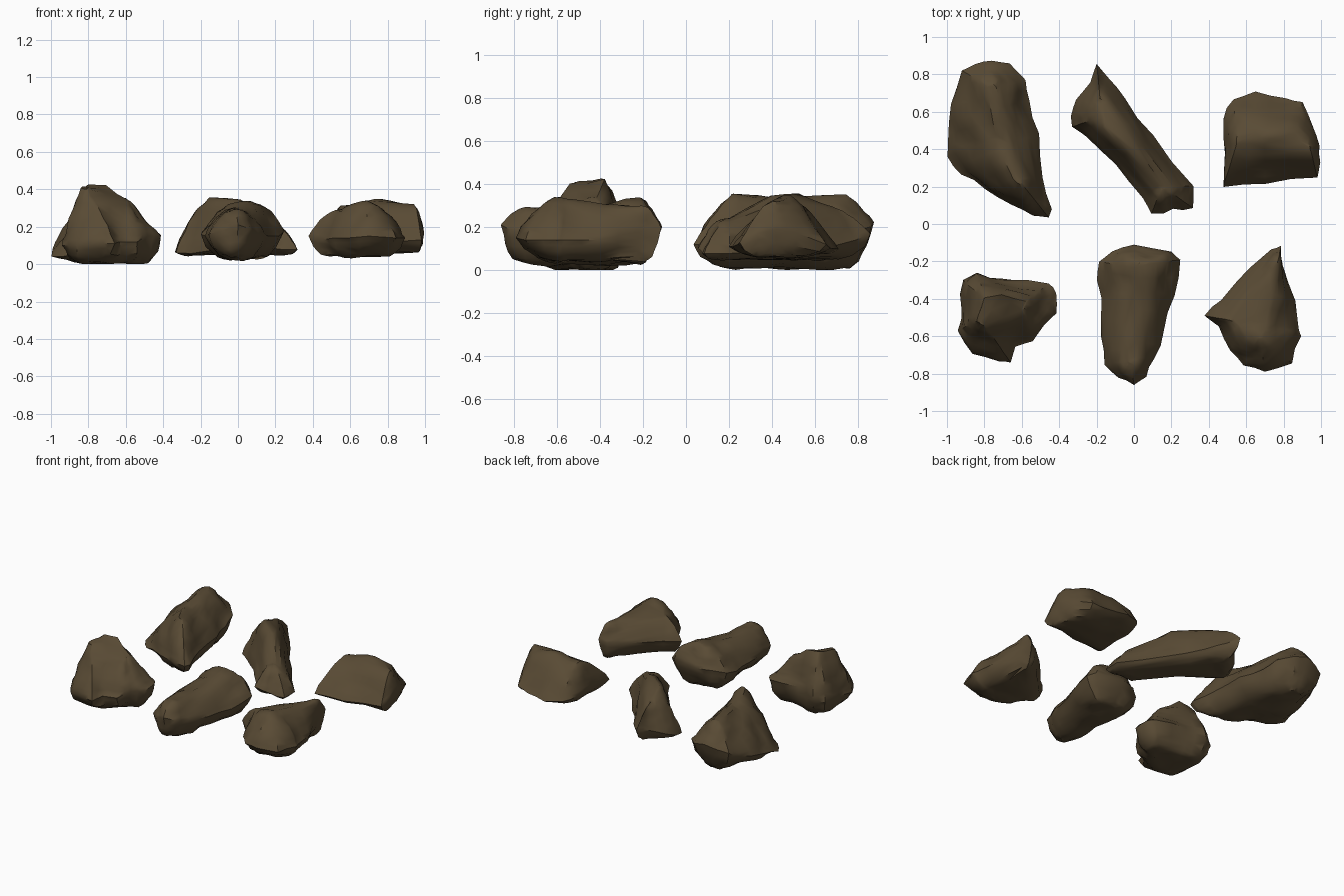
import bpy
import bmesh
from mathutils import Vector, noise
from mathutils.geometry import intersect_point_line

default_cube = bpy.data.objects.get("Cube")
if default_cube:
    bpy.data.objects.remove(default_cube, do_unlink=True)

# Single earthy material shared by every rock
stone = bpy.data.materials.new("brown_stone")
stone.use_nodes = True
stone.diffuse_color = (0.1, 0.07, 0.035, 1)
shader = stone.node_tree.nodes["Principled BSDF"]
shader.inputs["Base Color"].default_value = stone.diffuse_color
shader.inputs["Roughness"].default_value = 0.9


def vectors(points):
    """Turn hundredths of a unit into vectors."""
    return [Vector(point) / 100 for point in points]


def nearest_on_crest(point, crest):
    """Closest place on the crest line, measured in plan."""
    best, best_distance = None, None
    for start, end in zip(crest, crest[1:]):
        _, factor = intersect_point_line(point.to_2d(), start.to_2d(), end.to_2d())
        spot = start.lerp(end, min(max(factor, 0), 1))
        distance = (spot - point).to_2d().length
        if best is None or distance < best_distance:
            best, best_distance = spot, distance
    return best


def loft_ring(bm, waist, crest, inward, height_of):
    """One ring of the loft, pulled inward from the waist to the crest."""
    ring = []
    for point in waist:
        target = nearest_on_crest(point, crest)
        place = point.lerp(target, inward)
        place.z = height_of(point, target)
        ring.append(bm.verts.new(place))
    return ring


def rock(name, waist, crest, base, fullness, rough=0.022):
    """Loft a rock from its base through its waist outline to its crest."""
    waist, crest, base = vectors(waist), vectors(crest), base / 100
    bm = bmesh.new()
    rings = []

    # Rounded underside
    for inward, drop in ((0.72, 1), (0.42, 0.86), (0.15, 0.5)):
        rings.append(loft_ring(bm, waist, crest, inward,
                               lambda p, c: p.z + (base - p.z) * drop))
    # Waist, shoulders and crest
    for inward in (0, 0.14, 0.36, 0.62, 0.88):
        rise = 1 - (1 - inward / 0.88) ** fullness
        rings.append(loft_ring(bm, waist, crest, inward,
                               lambda p, c: p.z + (c.z - p.z) * rise))

    # Skin between the rings, then close both ends
    count = len(waist)
    for low, high in zip(rings, rings[1:]):
        for i in range(count):
            j = (i + 1) % count
            bm.faces.new((low[i], low[j], high[j], high[i]))
    bm.faces.new(rings[0])
    bm.faces.new(rings[-1])
    bmesh.ops.remove_doubles(bm, verts=bm.verts, dist=0.004)
    bmesh.ops.triangulate(bm, faces=bm.faces)
    bmesh.ops.subdivide_edges(bm, edges=bm.edges, cuts=1, use_grid_fill=True)
    bmesh.ops.recalc_face_normals(bm, faces=bm.faces)

    # Uneven weathered surface
    bm.normal_update()
    shifts = []
    for vert in bm.verts:
        broad = noise.noise(vert.co * 7)
        ridged = abs(noise.noise(vert.co * 13)) - 0.2
        shifts.append(vert.normal * rough * (broad + ridged * 0.6))
    for vert, shift in zip(bm.verts, shifts):
        vert.co += shift
        vert.co.z = max(vert.co.z, 0)

    mesh = bpy.data.meshes.new(name)
    bm.to_mesh(mesh)
    bm.free()
    mesh.materials.append(stone)
    obj = bpy.data.objects.new(name, mesh)
    bpy.context.collection.objects.link(obj)
    bpy.ops.object.select_all(action="DESELECT")
    obj.select_set(True)
    bpy.context.view_layer.objects.active = obj
    bpy.ops.object.shade_smooth_by_angle(angle=0.7)


# Peaked rock, front right-hand corner of the model
rock("peaked_rock",
     [(-91, -30, 12), (-84, -26, 14), (-70, -30, 18), (-45, -31, 16),
      (-41, -37, 16), (-41, -48, 15), (-49, -54, 15), (-53, -64, 12),
      (-63, -66, 12), (-66, -74, 11), (-72, -74, 11), (-86, -69, 10),
      (-94, -57, 10), (-92, -45, 11)],
     [(-82, -51, 40), (-79, -41, 43), (-71, -39, 42), (-60, -43, 33)],
     0, 1.2, 0.03)

# Tapering rock, front middle
rock("tapering_rock",
     [(-12, -14, 20), (0, -12, 20), (20, -15, 20), (25, -19, 18),
      (21, -38, 15), (16, -57, 15), (11, -72, 17), (7, -82, 19),
      (0, -86, 21), (-9, -83, 18), (-15, -75, 16), (-17, -60, 15),
      (-18, -40, 15), (-20, -30, 16), (-19, -20, 18)],
     [(4, -22, 33), (0, -45, 29), (-2, -73, 29)], 3, 2)

# Pointed rock, front left-hand corner of the model
rock("pointed_rock",
     [(38, -49, 15), (46, -40, 16), (62, -24, 17), (73, -13, 18),
      (79, -11, 20), (80, -22, 18), (86, -41, 14), (88, -56, 14),
      (90, -60, 14), (84, -74, 14), (70, -79, 15), (59, -75, 14),
      (52, -67, 14), (45, -55, 13)],
     [(76, -22, 29), (70, -42, 31), (67, -59, 33), (54, -52, 29)], 4, 1.8)

# Broad rock, back right-hand corner of the model
rock("broad_rock",
     [(-100, 42, 6), (-99, 55, 9), (-95, 73, 13), (-92, 82, 18),
      (-85, 85, 20), (-76, 86, 22), (-67, 85, 20), (-58, 77, 18),
      (-56, 66, 15), (-52, 48, 15), (-48, 25, 14), (-45, 8, 12),
      (-46, 4, 12), (-54, 4, 12), (-66, 10, 10), (-79, 19, 8),
      (-93, 26, 4), (-100, 36, 4)],
     [(-76, 73, 35), (-70, 47, 33), (-62, 24, 35)], 1, 1.4)

# Long diagonal rock, back middle, steep on its outer flank
rock("long_rock",
     [(-20, 86, 17), (-14, 79, 14), (-5, 67, 11), (10, 47, 9),
      (31, 20, 8), (31, 9, 8), (21, 8, 8), (16, 5, 10), (9, 5, 11),
      (5, 14, 10), (-10, 32, 8), (-25, 47, 6), (-33, 52, 6),
      (-33, 58, 7), (-30, 66, 10), (-24, 76, 14)],
     [(-18, 65, 30), (-14, 53, 36), (0, 39, 34), (15, 20, 24)], 5, 1.75, 0.016)

# Wedge rock, back left-hand corner of the model
rock("wedge_rock",
     [(48, 20, 11), (70, 22, 11), (98, 25, 13), (100, 33, 17),
      (99, 42, 19), (95, 52, 17), (90, 65, 12), (81, 68, 10),
      (65, 70, 10), (53, 67, 11), (48, 56, 13), (48, 38, 14)],
     [(56, 46, 31), (75, 46, 34), (94, 42, 33)], 6, 1.45, 0.016)
